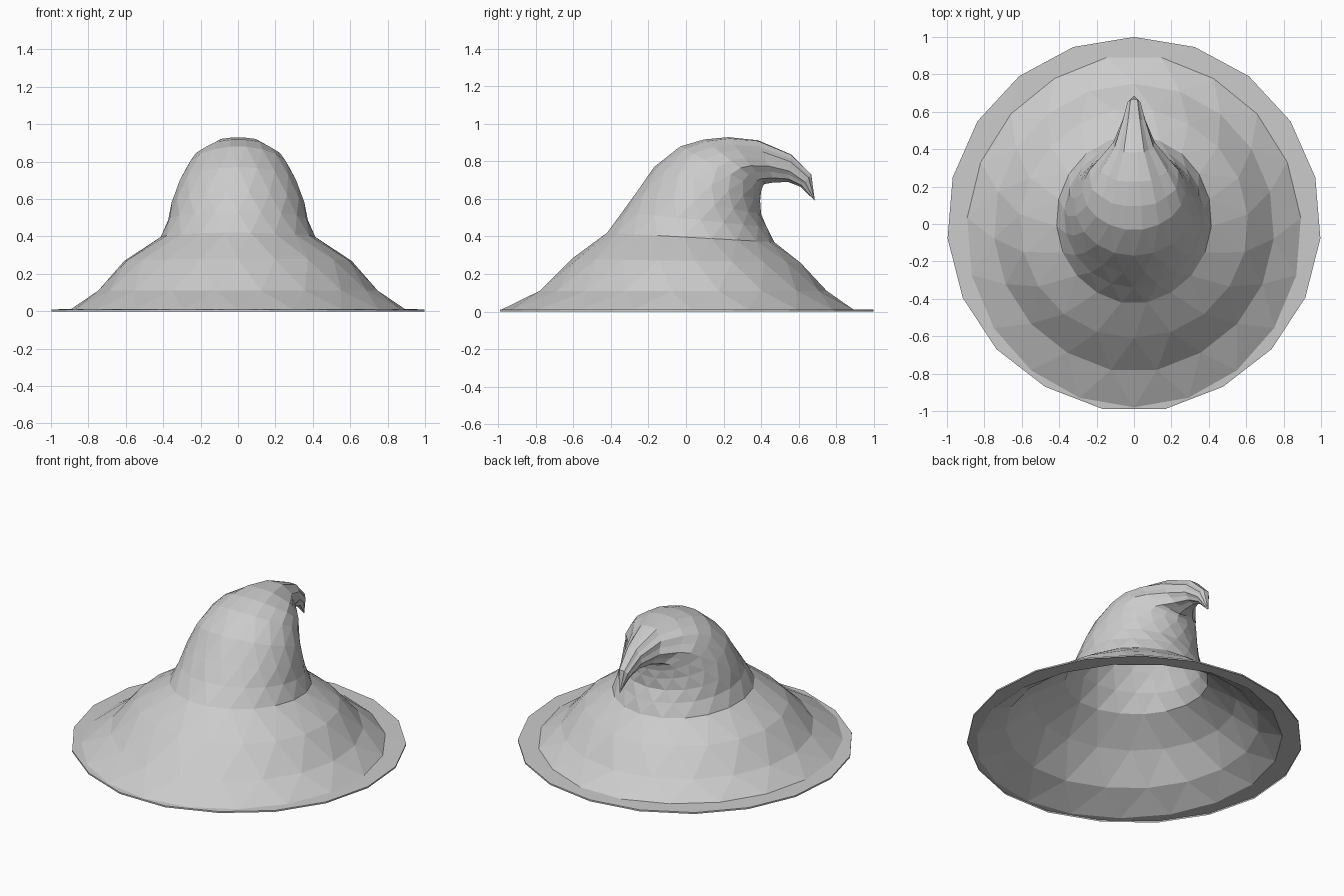
import bpy, bmesh, math
from mathutils import Vector

if "Cube" in bpy.data.objects:
    bpy.data.objects.remove(bpy.data.objects["Cube"])

SIDES = 19

# Tilted rings: (front y, front z, back y, back z, half width, half-step twist, pleat depth)
RINGS = [
    (-0.99, 0.000, 1.00, 0.000, 1.00, 0, 0),     # rim edge
    (-0.99, 0.010, 1.00, 0.010, 1.00, 0, 0),
    (-0.98, 0.012, 0.89, 0.012, 0.895, 1, 0),    # brim slope
    (-0.78, 0.110, 0.75, 0.110, 0.75, 0, 0),
    (-0.61, 0.280, 0.61, 0.260, 0.61, 1, 0),
    (-0.42, 0.420, 0.47, 0.370, 0.415, 0, 0),
    (-0.34, 0.530, 0.43, 0.450, 0.375, 1, 0),    # crown
    (-0.26, 0.640, 0.40, 0.520, 0.355, 0, 0),
    (-0.17, 0.770, 0.395, 0.590, 0.32, 1, 0),
    (-0.03, 0.880, 0.40, 0.640, 0.275, 0, 0),
    (0.09, 0.922, 0.41, 0.670, 0.245, 0, 0.04),  # curled point
    (0.22, 0.937, 0.42, 0.680, 0.195, 0, 0.06),
    (0.38, 0.922, 0.47, 0.688, 0.115, 0, 0.08),
    (0.56, 0.845, 0.545, 0.690, 0.065, 0, 0.10),
    (0.67, 0.735, 0.61, 0.665, 0.038, 0, 0.10),
]
TIP = (0, 0.687, 0.59)


def add_ring(bm, fy, fz, by, bz, w, twist, pleat):
    front, back = Vector((0, fy, fz)), Vector((0, by, bz))
    mid, half = (front + back) / 2, (back - front) / 2
    # stretch so the ring really reaches the profile where only an edge lies
    reach = 1 / math.cos(math.pi / SIDES)
    verts = []
    for j in range(SIDES):
        a = 2 * math.pi * (j + twist / 2) / SIDES
        r = 1 - pleat * (min(j, SIDES - j) % 2)
        c = math.cos(a)
        at_edge = (c > 0.98) if twist else (c < -0.98)
        c *= reach if at_edge else 1
        verts.append(bm.verts.new(mid + r * (half * c + Vector((w * math.sin(a), 0, 0)))))
    return verts


def bridge(bm, lower, upper, t0, t1):
    for j in range(SIDES):
        k = (j + 1) % SIDES
        a, b, c, d = lower[j], lower[k], upper[j], upper[k]
        if t0 == t1:
            bm.faces.new((a, b, d, c))
        elif t1:                      # upper ring is half a step ahead
            bm.faces.new((a, b, c))
            bm.faces.new((b, d, c))
        else:                         # lower ring is half a step ahead
            bm.faces.new((a, d, c))
            bm.faces.new((a, b, d))


# Hollow hat shell, open underneath
bm = bmesh.new()
rings = [add_ring(bm, *r) for r in RINGS]
for i in range(len(rings) - 1):
    bridge(bm, rings[i], rings[i + 1], RINGS[i][5], RINGS[i + 1][5])

# Drooping tip
tip = bm.verts.new(TIP)
for j in range(SIDES):
    bm.faces.new((rings[-1][j], rings[-1][(j + 1) % SIDES], tip))

bmesh.ops.recalc_face_normals(bm, faces=bm.faces)
if max(bm.faces, key=lambda f: f.calc_center_median().z).normal.z < 0:
    bmesh.ops.reverse_faces(bm, faces=bm.faces)
mesh = bpy.data.meshes.new("pointed_hat")
bm.to_mesh(mesh)
bm.free()
hat = bpy.data.objects.new("pointed_hat", mesh)
bpy.context.collection.objects.link(hat)
